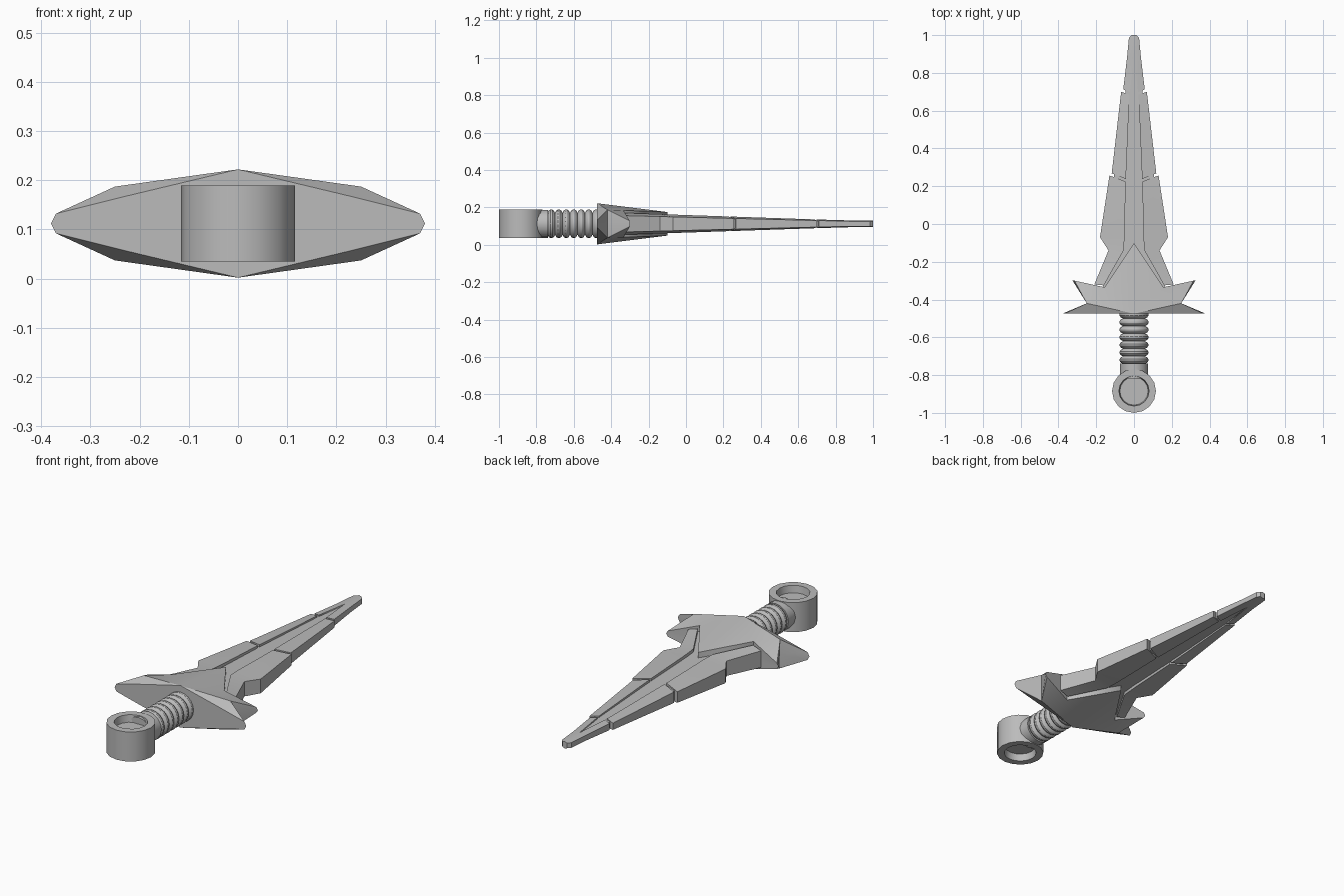
import bpy, bmesh, math
from mathutils import Matrix

cube = bpy.data.objects.get("Cube")
if cube:
    bpy.data.objects.remove(cube, do_unlink=True)

MID = 0.112  # height of the flat symmetry plane

steel = bpy.data.materials.new("grey_steel")
steel.use_nodes = True
steel.diffuse_color = (0.5, 0.5, 0.5, 1)
steel.node_tree.nodes["Principled BSDF"].inputs["Base Color"].default_value = (0.5, 0.5, 0.5, 1)


def finish(name, bm, loc=(0, 0, MID), mirror=False):
    bmesh.ops.remove_doubles(bm, verts=bm.verts, dist=0.0001)
    bmesh.ops.recalc_face_normals(bm, faces=bm.faces)
    mesh = bpy.data.meshes.new(name)
    bm.to_mesh(mesh)
    bm.free()
    mesh.materials.append(steel)
    obj = bpy.data.objects.new(name, mesh)
    bpy.context.collection.objects.link(obj)
    obj.location = loc
    if mirror:
        obj.modifiers.new("mirror", 'MIRROR').use_clip = True
    bpy.ops.object.select_all(action='DESELECT')
    obj.select_set(True)
    bpy.context.view_layer.objects.active = obj
    bpy.ops.object.shade_smooth_by_angle(angle=math.radians(30))
    return obj


def lathe(name, profile, sides, loc, along_y=False):
    """Spin (radius, height) points around z, or around y."""
    bm = bmesh.new()
    rings = [[bm.verts.new((r * math.cos(math.tau * i / sides),
                            r * math.sin(math.tau * i / sides), z))
              for i in range(sides)] for r, z in profile]
    for a, b in zip(rings, rings[1:]):
        for i in range(sides):
            j = (i + 1) % sides
            bm.faces.new((a[i], a[j], b[j], b[i]))
    bm.faces.new(rings[0])
    bm.faces.new(rings[-1])
    if along_y:
        bm.transform(Matrix.Rotation(-math.pi / 2, 4, 'X'))
    return finish(name, bm, loc)


def half_thickness(y):
    return max(0.018, 0.047 - 0.034 * y)


def plate(name, ribs, inner=1.0, outer=0.75):
    """Loft a tapered blade plate through (inner x, y, outer x, y) ribs."""
    bm = bmesh.new()
    loops = []
    for xi, yi, xo, yo in ribs:
        hi, ho = inner * half_thickness(yi), outer * half_thickness(yo)
        loops.append([bm.verts.new(p) for p in
                      ((xi, yi, hi), (xo, yo, ho), (xo, yo, -ho), (xi, yi, -hi))])
    for a, b in zip(loops, loops[1:]):
        for i in range(4):
            j = (i + 1) % 4
            if i == 3 and ribs[loops.index(a)][0] == 0 and ribs[loops.index(b)][0] == 0:
                continue  # stay open on the mirror plane
            bm.faces.new((a[i], a[j], b[j], b[i]))
    bm.faces.new(loops[0])
    bm.faces.new(loops[-1])
    return finish(name, bm, mirror=True)


# Pommel: short drum with a round recess on both ends
lathe("pommel", [(0.075, -0.04), (0.08, -0.077), (0.116, -0.077),
                 (0.116, 0.077), (0.08, 0.077), (0.075, 0.04)], 16, (0, -0.884, MID))

# Grip: collar and a row of rounded rings
lathe("grip_collar", [(0.075, -0.82), (0.075, -0.738)], 16, (0, 0, MID), True)
grip = []
for k in range(7):
    y = -0.72 + 0.04 * k
    grip += [(0.058, y - 0.02), (0.07, y - 0.014), (0.076, y - 0.005),
             (0.076, y + 0.005), (0.07, y + 0.014)]
grip.append((0.058, -0.44))
lathe("grip_rings", grip, 20, (0, 0, MID), True)

# Guard: winged plate, thickest at the centre of its front edge
outline = [(0, -0.475, 0.11), (0.23, -0.475, 0.055), (0.37, -0.475, 0.02),
           (0.25, -0.42, 0.075), (0.315, -0.30, 0.015), (0.155, -0.335, 0.072),
           (0, -0.1, 0.063)]
bm = bmesh.new()
top = [bm.verts.new((x, y, h)) for x, y, h in outline]
bottom = [bm.verts.new((x, y, -h)) for x, y, h in outline]
mid = [bm.verts.new((x + (0.01 if i in (2, 4) else 0), y, 0))
       for i, (x, y, h) in enumerate(outline)]
for layer in (top, bottom):
    for tri in ((0, 1, 3), (1, 2, 3), (3, 4, 5), (0, 3, 5), (0, 5, 6)):
        bm.faces.new([layer[i] for i in tri])
    for i in range(6):
        bm.faces.new((layer[i], layer[i + 1], mid[i + 1], mid[i]))
finish("guard", bm, mirror=True)

# Blade core, the sunken floor between the plates
plate("blade_core", [(0, -0.36, 0.165, -0.34), (0, -0.14, 0.115, -0.14),
                     (0, -0.07, 0.15, -0.07), (0, 0.26, 0.105, 0.26),
                     (0, 0.70, 0.045, 0.70), (0, 0.90, 0.02, 0.90)], 0.68, 0.68)

# Blade plates, divided by narrow chevron gaps
plate("lower_blade_plate", [(0.16, -0.325, 0.21, -0.32), (0.055, -0.14, 0.135, -0.14),
                            (0.05, -0.07, 0.18, -0.07), (0.044, 0.225, 0.13, 0.257)])
plate("middle_blade_plate", [(0.043, 0.238, 0.118, 0.268), (0.024, 0.685, 0.068, 0.70)])
plate("blade_tip", [(0.022, 0.698, 0.057, 0.712), (0, 0.88, 0.037, 0.88),
                    (0, 0.985, 0.027, 0.985), (0, 1.0, 0.013, 1.0)])
